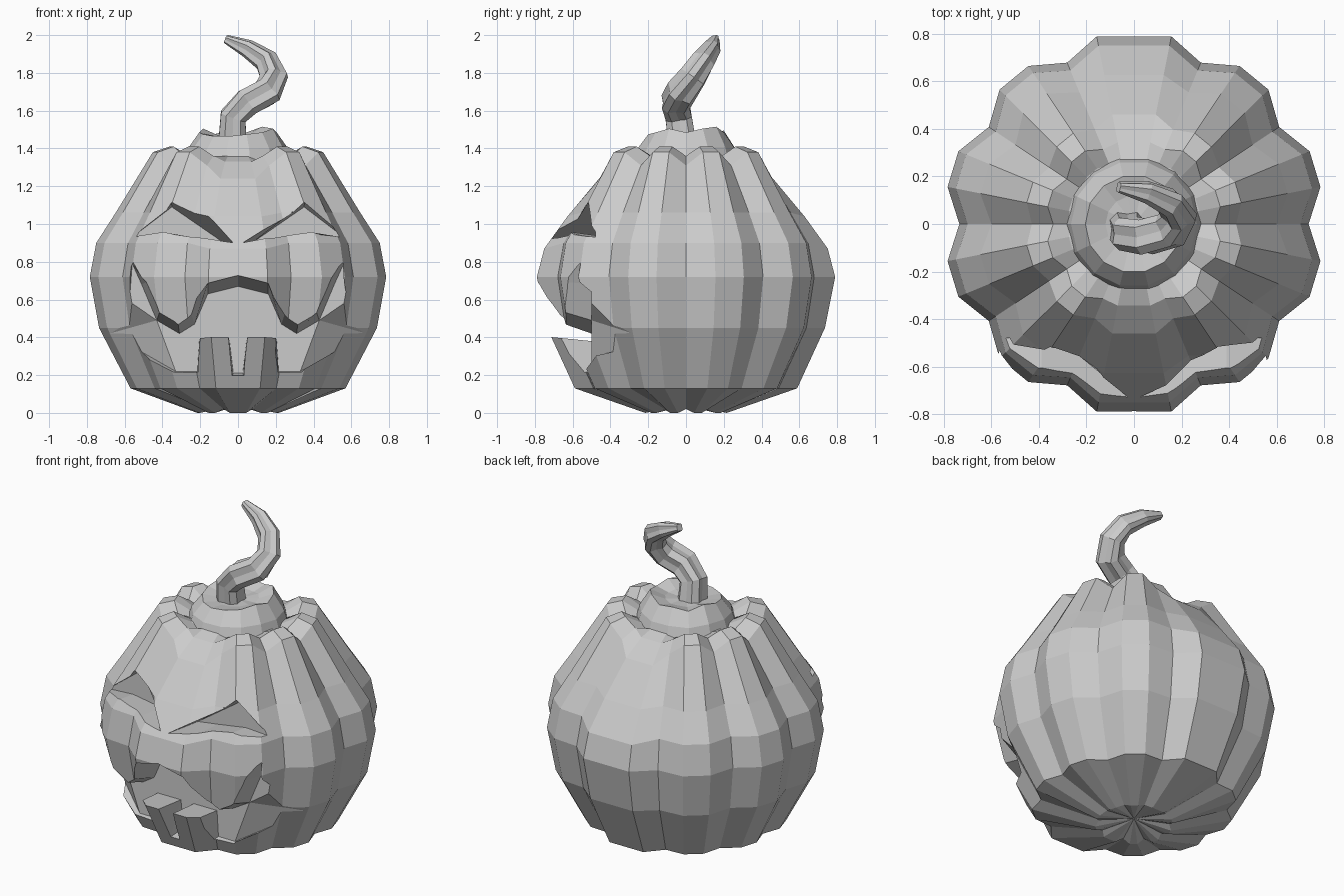
import bpy, bmesh, math
from mathutils import Vector

if "Cube" in bpy.data.objects:
    bpy.data.objects.remove(bpy.data.objects["Cube"])


def make_object(name, bm):
    bmesh.ops.recalc_face_normals(bm, faces=bm.faces)
    mesh = bpy.data.meshes.new(name)
    bm.to_mesh(mesh)
    bm.free()
    obj = bpy.data.objects.new(name, mesh)
    bpy.context.collection.objects.link(obj)
    return obj


def skin(name, rings, bottom=None, top=None):
    """Join closed rings of points; cap with a pole point or an n-gon."""
    bm = bmesh.new()
    loops = [[bm.verts.new(p) for p in ring] for ring in rings]
    n = len(loops[0])
    for a, b in zip(loops, loops[1:]):
        for i in range(n):
            j = (i + 1) % n
            bm.faces.new((a[i], a[j], b[j], b[i]))
    for loop, pole in ((loops[0], bottom), (loops[-1], top)):
        if pole is None:
            cap = bm.faces.new(loop)
            cap.normal_update()
            bmesh.ops.triangulate(bm, faces=[cap])
        else:
            v = bm.verts.new(pole)
            for i in range(n):
                bm.faces.new((loop[i], loop[(i + 1) % n], v))
    return make_object(name, bm)


def carve(target, points, back_y, rim_y=-0.7, front_y=-0.9):
    """Cut a tapered hole; each point is rim x, z, back x, z and optional back y."""
    front, back = [], []
    k = (front_y - rim_y) / (rim_y - back_y)
    for p in points:
        rx, rz, bx, bz = p[:4]
        front.append((rx + (rx - bx) * k, front_y, rz + (rz - bz) * k))
        back.append((bx, p[4] if len(p) > 4 else back_y, bz))
    cutter = skin("carving_cutter", [front, back])
    cutter.hide_render = True
    mod = target.modifiers.new("carve", 'BOOLEAN')
    mod.object = cutter
    mod.operation = 'DIFFERENCE'
    mod.solver = 'EXACT'
    bpy.context.view_layer.objects.active = target
    bpy.ops.object.modifier_apply(modifier=mod.name)
    bpy.data.objects.remove(cutter)


def flip(points):
    return [(-p[0], p[1], -p[2]) + tuple(p[3:]) for p in reversed(points)]


# Ribbed body: 32 columns, ten lobes, front and back lobes one column wider
SIDE = [(.22, 0), (.58, .13), (.75, .45), (.80, .72), (.765, .90),
        (.66, 1.06), (.46, 1.38), (.37, 1.41), (.28, 1.36)]
FRONT = [(.22, 0), (.60, .13), (.75, .45), (.805, .72), (.765, .87),
         (.64, 1.04), (.47, 1.24), (.35, 1.33), (.27, 1.36)]
VALLEY = [(.20, .02), (.53, .13), (.69, .45), (.735, .72), (.70, .90),
          (.60, 1.06), (.43, 1.31), (.34, 1.36), (.27, 1.34)]
valley_columns = {0, 3, 6, 10, 13, 16, 19, 22, 26, 29}
rings = []
for level in range(len(SIDE)):
    ring = []
    for c in range(32):
        prof = VALLEY if c in valley_columns else FRONT if c % 16 in (7, 8, 9) else SIDE
        r, z = prof[level]
        if c in (8, 24):
            r *= math.cos(math.pi / 16)
        a = c * math.pi / 16
        ring.append((r * math.cos(a), r * math.sin(a), z))
    rings.append(ring)
body = skin("pumpkin_body", rings, (0, 0, .04), (0, 0, 1.36))

# Frowning mouth with two square lower teeth left standing
half_mouth = [
    (.16, .67, .16, .63), (.25, .53, .23, .47), (.32, .49, .31, .42),
    (.41, .55, .43, .49), (.47, .70, .51, .68), (.54, .81, .56, .79),
    (.60, .60, .575, .59), (.68, .42, .68, .42, -.28), (.40, .18, .33, .22),
    (.25, .18, .23, .22), (.20, .19, .215, .22), (.20, .40, .205, .38),
    (.05, .40, .045, .38), (.035, .19, .025, .21)]
mouth = [(0, .71, 0, .67)] + half_mouth + flip(half_mouth)
carve(body, mouth, -.5)

# Slanted eyes
eye = [(.03, .90, .06, .89), (.36, 1.24, .35, 1.09), (.57, .94, .56, .93),
       (.39, .97, .39, .94), (.20, .93, .20, .91)]
carve(body, eye, -.48)
carve(body, flip(eye), -.48)

# Collar around the stem, with an uneven rim
collar = []
bumps = [.0, .02, .03, .0, .01, -.01, .02, .0, -.01, -.02, -.02, -.01, 0, .02]
for r, z, wobble in ((.29, 1.32, 0), (.265, 1.40, .3), (.205, 1.485, 1), (.12, 1.465, .3)):
    collar.append([(r * math.cos(i * math.tau / 14), r * math.sin(i * math.tau / 14),
                    z + wobble * bumps[i]) for i in range(14)])
skin("stem_collar", collar, top=(0, 0, 1.46))

# Curled, fluted stem swept along a path of x, y, z, radius
path = [(-.03, -.02, 1.43, .085), (-.025, -.04, 1.57, .08), (.05, -.055, 1.645, .085),
        (.155, -.025, 1.70, .085), (.19, .035, 1.78, .075), (.15, .09, 1.865, .065),
        (.05, .135, 1.93, .05), (-.065, .155, 1.98, .024)]
points = [Vector(p[:3]) for p in path]
side = Vector((1, 0, 0))
stem = []
for i, p in enumerate(points):
    t = (points[min(i + 1, len(points) - 1)] - points[max(i - 1, 0)]).normalized()
    side = (side - t * side.dot(t)).normalized()
    up = t.cross(side)
    ring = []
    for k in range(12):
        r = path[i][3] * (1.0 if k % 3 else .78)
        a = k * math.tau / 12
        ring.append(p + side * r * math.cos(a) + up * r * math.sin(a))
    stem.append(ring)
skin("curled_stem", stem)
